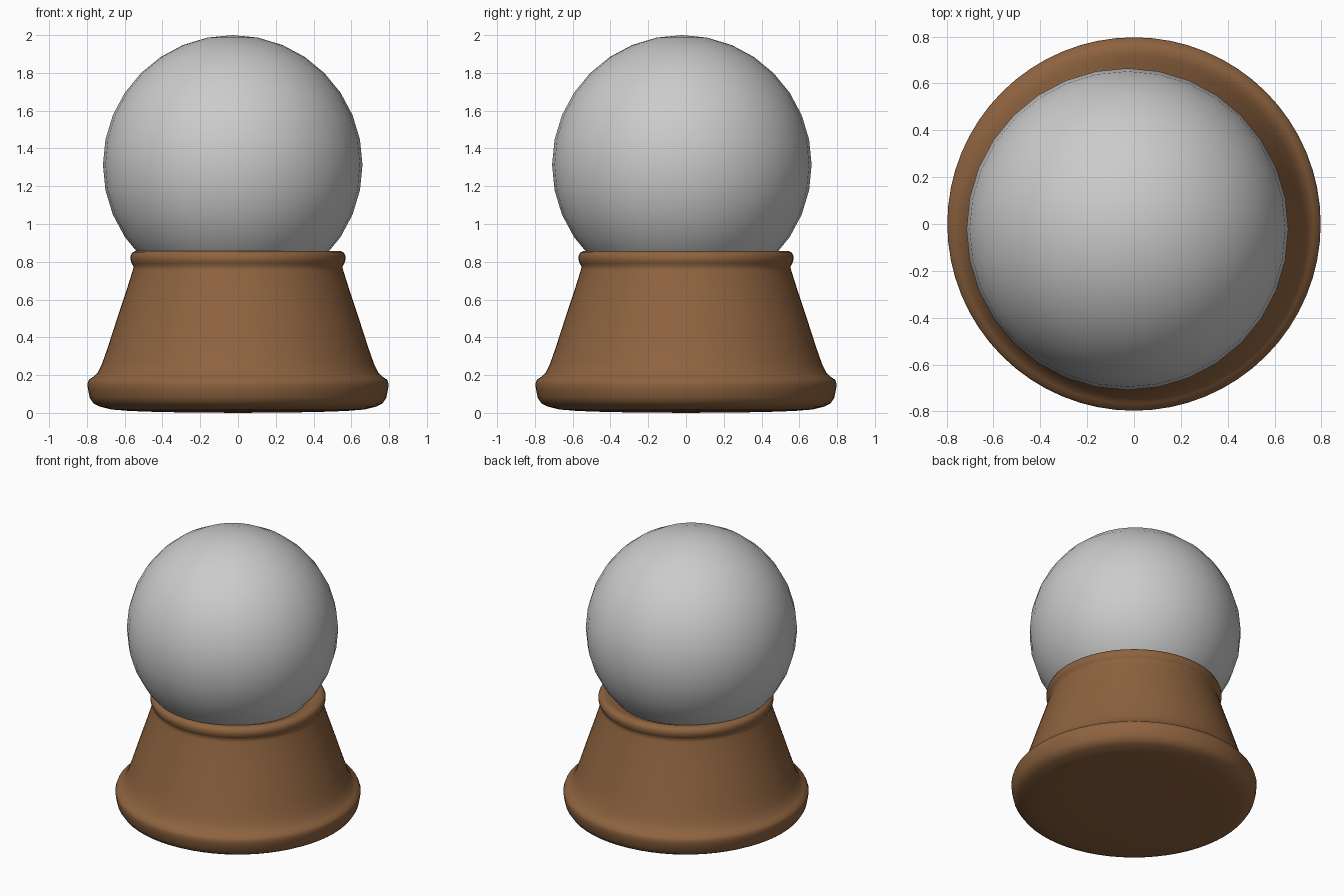
import bpy, math

if "Cube" in bpy.data.objects:
    bpy.data.objects.remove(bpy.data.objects["Cube"])

def lathe(name, profile, segments=64):
    """Revolve (radius, z) points round the z axis; end points may sit on the axis."""
    verts, faces, rings = [], [], []
    for r, z in profile:
        n = 1 if r == 0 else segments
        rings.append([len(verts) + i for i in range(n)])
        verts += [(r * math.cos(2 * math.pi * i / segments),
                   r * math.sin(2 * math.pi * i / segments), z) for i in range(n)]
    for a, b in zip(rings, rings[1:]):
        for i in range(segments):
            j = (i + 1) % segments
            if len(a) == 1:
                faces.append((a[0], b[j], b[i]))
            elif len(b) == 1:
                faces.append((a[i], a[j], b[0]))
            else:
                faces.append((a[i], a[j], b[j], b[i]))
    mesh = bpy.data.meshes.new(name)
    mesh.from_pydata(verts, [], faces)
    mesh.shade_smooth()
    obj = bpy.data.objects.new(name, mesh)
    bpy.context.collection.objects.link(obj)
    return obj

# Turned wooden stand: rounded foot, flared body, beaded rim
wood = bpy.data.materials.new("wood")
wood.diffuse_color = (0.27, 0.125, 0.05, 1)
wood.use_nodes = True
wood.node_tree.nodes["Principled BSDF"].inputs["Base Color"].default_value = wood.diffuse_color
stand = lathe("stand", [
    (0, 0), (0.40, 0.004), (0.57, 0.01), (0.67, 0.018), (0.735, 0.034), (0.765, 0.05),
    (0.785, 0.08), (0.795, 0.13), (0.797, 0.155), (0.79, 0.175), (0.767, 0.19),
    (0.745, 0.21), (0.72, 0.26), (0.69, 0.345), (0.64, 0.50), (0.59, 0.65),
    (0.557, 0.755), (0.552, 0.775), (0.562, 0.79), (0.569, 0.81), (0.569, 0.83),
    (0.56, 0.848), (0.54, 0.858), (0.515, 0.858), (0.48, 0.845), (0, 0.845)])
stand.data.materials.append(wood)

# Glass globe, set slightly off the stand's axis
bpy.ops.mesh.primitive_uv_sphere_add(segments=32, ring_count=16, radius=0.687,
                                     location=(-0.028, -0.022, 1.313))
globe = bpy.context.object
globe.name = "globe"
bpy.ops.object.shade_smooth()
